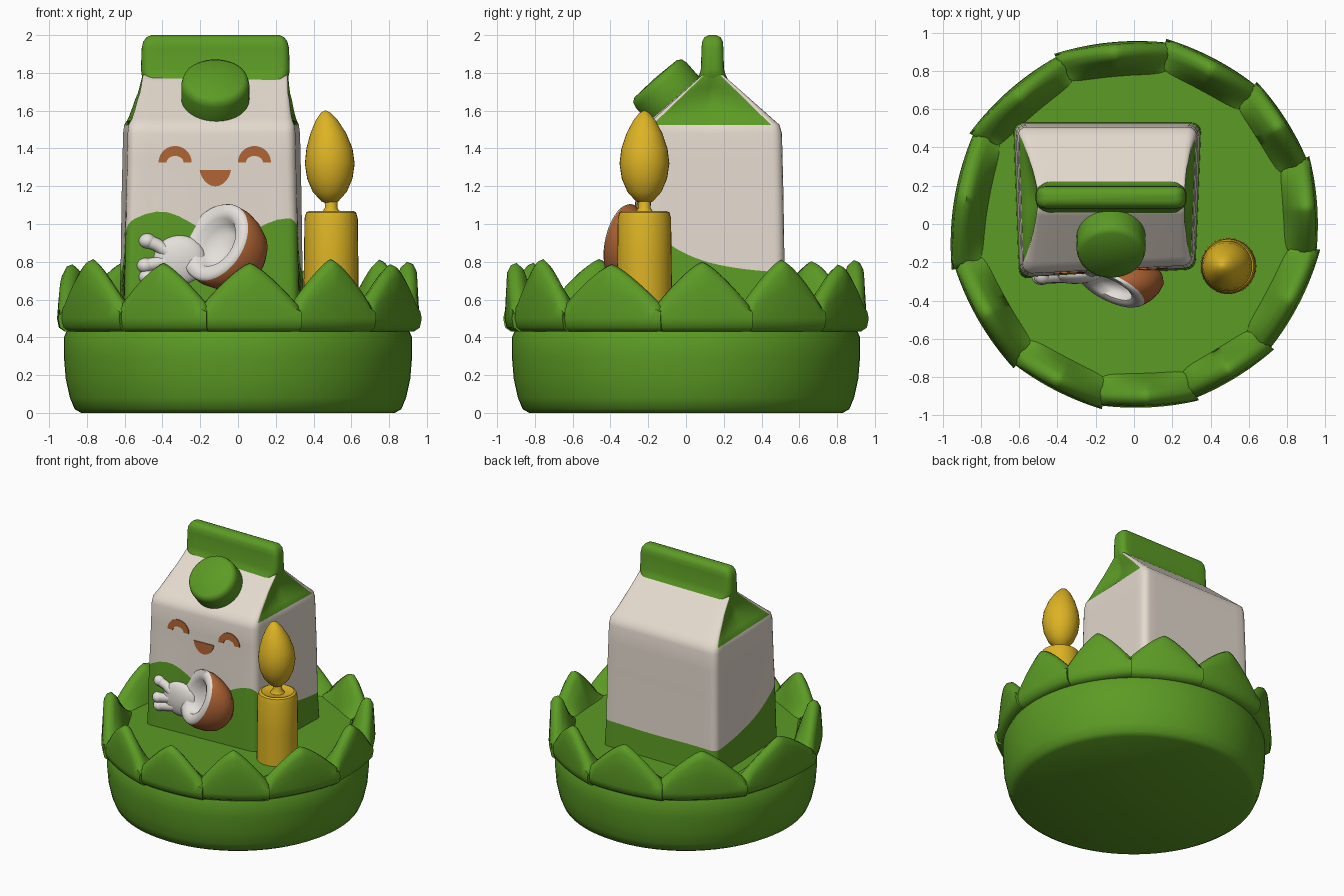
import bpy, bmesh, math
from math import sin, cos, pi, radians
from mathutils import Vector

old = bpy.data.objects.get("Cube")
if old:
    bpy.data.objects.remove(old)


def material(name, rgb):
    m = bpy.data.materials.new(name)
    m.use_nodes = True
    m.diffuse_color = (*rgb, 1)
    m.node_tree.nodes["Principled BSDF"].inputs["Base Color"].default_value = (*rgb, 1)
    return m


GREEN = material("leaf green", (0.107, 0.328, 0.018))
CREAM = material("carton cream", (0.78, 0.70, 0.62))
YELLOW = material("candle yellow", (0.72, 0.45, 0.017))
BROWN = material("shell brown", (0.44, 0.13, 0.035))
WHITE = material("milk white", (0.78, 0.74, 0.70))


def finish(bm, name, mats, angle=40):
    bmesh.ops.recalc_face_normals(bm, faces=bm.faces)
    me = bpy.data.meshes.new(name)
    bm.to_mesh(me)
    bm.free()
    for m in mats:
        me.materials.append(m)
    ob = bpy.data.objects.new(name, me)
    bpy.context.collection.objects.link(ob)
    bpy.ops.object.select_all(action='DESELECT')
    ob.select_set(True)
    bpy.context.view_layer.objects.active = ob
    bpy.ops.object.shade_smooth_by_angle(angle=radians(angle))
    return ob


def loft(name, rings, mats, rule=lambda i, j: 0, angle=40):
    """Skin closed rings of points and cap both ends."""
    bm = bmesh.new()
    rows = [[bm.verts.new(p) for p in ring] for ring in rings]
    n = len(rows[0])
    for i in range(len(rows) - 1):
        for j in range(n):
            k = (j + 1) % n
            f = bm.faces.new((rows[i][j], rows[i][k], rows[i + 1][k], rows[i + 1][j]))
            f.material_index = rule(i, j)
    bm.faces.new(rows[0][::-1]).material_index = rule(0, 0)
    bm.faces.new(rows[-1]).material_index = rule(len(rows) - 2, 0)
    return finish(bm, name, mats, angle)


def lathe(name, profile, mats, place=(0, 0, 0), axis=(0, 0, 1), sides=48,
          rule=lambda i, j: 0, angle=40, depth=1):
    """Turn a profile about an axis; depth flattens it front to back."""
    turn = Vector((0, 0, 1)).rotation_difference(Vector(axis))
    rings = [[turn @ Vector((r * cos(2 * pi * k / sides), r * sin(2 * pi * k / sides), z))
              for k in range(sides)] for r, z in profile]
    rings = [[(p.x, p.y * depth, p.z) for p in ring] for ring in rings]
    ob = loft(name, rings, mats, rule, angle)
    ob.location = place
    return ob


# Round base
lathe("base", [(0.01, 0), (0.83, 0), (0.865, 0.02), (0.89, 0.08), (0.912, 0.18),
               (0.922, 0.3), (0.922, 0.4), (0.89, 0.47), (0.84, 0.55), (0.01, 0.55)],
      [GREEN], sides=72)


# Collar of pointed leaves of uneven width, meeting in low notches
def leaf(name, start, end, peak):
    rings = []
    half = radians(end - start) / 2
    for k in range(25):
        u = k / 12 - 1
        a = radians((start + end) / 2) + u * (half + 0.02)
        h = 0.57 + (peak - 0.57) * (1 - abs(u) ** 1.3)
        # partly flattened towards its chord, one end riding over the next leaf
        r = 0.932 * (0.6 + 0.4 * cos(half) / cos(u * half)) + 0.008 * u
        section = [(-0.06, 0.43), (0.0, 0.43), (0.032, 0.452), (0.042, 0.5),
                   (0.035, 0.5 * h + 0.25), (0.03, h - 0.05), (0.01, h - 0.012),
                   (-0.02, h), (-0.055, h - 0.03), (-0.105, 0.4 * h + 0.32), (-0.145, 0.53)]
        rings.append([((r + d) * cos(a), (r + d) * sin(a), z) for d, z in section])
    loft(name, rings, [GREEN], angle=60)


notches = [-9, 20, 48, 79, 114, 150, 193, 229, 259, 289, 317, 351]
for n, (start, end) in enumerate(zip(notches, notches[1:])):
    leaf(f"leaf_{n + 1}", start, end, 0.80 + 0.015 * sin(n * 2.3))

# Carton body and gabled roof
CX, CY = -0.14, 0.135
EDGE, ARC = 14, 4


def front_y(x, z):
    t = (z - 0.5) / 1.02
    return -0.262 + 0.025 * t + 0.05 * (x - CX)


def outline(hx, hy, r, cy):
    """Rounded rectangle, counter-clockwise from the front +x corner."""
    pts = []
    corners = [(1, -1, -90), (1, 1, 0), (-1, 1, 90), (-1, -1, 180)]
    for c, (sx, sy, start) in enumerate(corners):
        arc = [(CX + sx * (hx - r) + r * cos(radians(start + 90 * k / ARC)),
                cy + sy * (hy - r) + r * sin(radians(start + 90 * k / ARC)))
               for k in range(ARC + 1)]
        nx, ny, ns = corners[(c + 1) % 4]
        end = (CX + nx * (hx - r) + r * cos(radians(ns)),
               cy + ny * (hy - r) + r * sin(radians(ns)))
        pts += arc
        pts += [(arc[-1][0] + (end[0] - arc[-1][0]) * k / EDGE,
                 arc[-1][1] + (end[1] - arc[-1][1]) * k / EDGE) for k in range(1, EDGE)]
    return pts


def placed(x, y, z):
    """Narrow the carton towards its front and turn the front face slightly."""
    narrow = 0.06 * max(0, min(1, (0.5 - y) / 0.75))
    turn = 0.05 * (x - CX) * max(0, min(1, (CY - y) / 0.39))
    return CX + (x - CX) * (1 - narrow), y + turn, z


def wave(x, y):
    crest = 0.985 + 0.06 * cos((x + 0.42) * 2 * pi / 0.72) - 0.05 * x
    return 0.73 + (crest - 0.73) * math.exp(-max(0, y + 0.25) / 0.25)


def wall(t):
    return outline(0.492 - 0.023 * t, 0.397 - 0.025 * t, 0.05, CY)


rings = [[placed(x, y, 0.5) for x, y in wall(0)],
         [placed(x, y, wave(x, y)) for x, y in wall(0.4)]]
for z in (1.15, 1.35, 1.48):
    rings.append([placed(x, y, z) for x, y in wall((z - 0.5) / 1.02)])
ROOF_START = len(rings)
for k in range(9):
    t = k / 8
    hx, hy, cy = 0.464 - 0.068 * t ** 0.75, 0.36 - 0.305 * t, CY + 0.005 * t
    ring = []
    for x, y in outline(hx, hy, 0.045 - 0.03 * t, cy):
        # gable ends fold inwards under the roof edge
        if abs(x - CX) > hx - 0.002:
            fold = 0.045 * sin(pi * min(1, t * 1.05)) * max(0, 1 - abs(y - cy) / hy)
            x -= math.copysign(fold, x - CX)
        px, py, pz = placed(x, y, 1.525 + 0.265 * t)
        ring.append((px + 0.02 * t, py, pz))
    rings.append(ring)


def carton_colour(i, j):
    side, step = divmod(j, EDGE + ARC)
    gable = side in (0, 2) and step >= ARC - 1
    return 1 if i == 0 or (i >= ROOF_START and gable) else 0


loft("carton", rings, [CREAM, GREEN], carton_colour, 62)

# Folded top seam, flaring at its foot into the roof
seam = [(1.76, 0.375, 0.085), (1.79, 0.39, 0.07), (1.82, 0.394, 0.061), (1.93, 0.39, 0.058),
        (1.965, 0.382, 0.055), (1.988, 0.365, 0.043), (2.0, 0.34, 0.02)]
loft("top_seam", [[(x + 0.02, y, z) for x, y in outline(hx, hy, hy * 0.7, 0.14)]
                  for z, hx, hy in seam], [GREEN], angle=60)

# Screw cap on the front roof slope
lathe("cap", [(0.01, -0.06), (0.172, -0.06), (0.18, 0.0), (0.18, 0.10), (0.172, 0.13),
              (0.15, 0.145), (0.01, 0.15)], [GREEN],
      place=(-0.12, -0.065, 1.66), axis=(0, -0.66, 0.75), angle=60)


# Painted face plates
def plate(name, points, mat):
    bm = bmesh.new()
    front = [bm.verts.new((x, front_y(x, z) - 0.007, z)) for x, z in points]
    back = [bm.verts.new((x, front_y(x, z) + 0.002, z)) for x, z in points]
    bm.faces.new(front)
    bm.faces.new(back[::-1])
    for k in range(len(points)):
        n = (k + 1) % len(points)
        bm.faces.new((front[k], back[k], back[n], front[n]))
    finish(bm, name, [mat], 30)


for name, ex in (("right_eye", -0.333), ("left_eye", 0.087)):
    arc = [pi * k / 14 for k in range(15)]
    outer = [(ex + 0.088 * cos(a), 1.325 + 0.088 * sin(a)) for a in arc]
    inner = [(ex + 0.045 * cos(a), 1.325 + 0.035 * sin(a)) for a in reversed(arc)]
    plate(name, outer + inner, BROWN)

smile = [(-0.12 + 0.083 * cos(pi * k / 12), 1.287 - 0.088 * sin(pi * k / 12) ** 1.3)
         for k in range(13)]
plate("mouth", smile, BROWN)

# Half coconut with white flesh, opening turned outwards, leaning on the carton
shell = [(0.005, -0.34), (0.03, -0.33), (0.07, -0.30), (0.13, -0.265), (0.18, -0.215),
         (0.212, -0.14), (0.225, -0.07), (0.222, -0.005), (0.21, 0.015), (0.17, 0.015),
         (0.14, 0.0), (0.125, -0.05), (0.085, -0.09), (0.005, -0.1)]
lathe("coconut_half", shell, [BROWN, WHITE], place=(-0.12, -0.335, 0.905),
      axis=(-0.64, -0.65, 0.41), rule=lambda i, j: int(i >= 7), angle=60, depth=0.6)


# Milk splash: a flat pool with rounded fingers
def blob(name, x, z, sx, sz, depth=0.04):
    bm = bmesh.new()
    bmesh.ops.create_uvsphere(bm, u_segments=24, v_segments=14, radius=1)
    for v in bm.verts:
        v.co = (x + v.co.x * sx, front_y(x, z) + v.co.y * depth, z + v.co.z * sz)
    finish(bm, name, [WHITE], 60)


def finger(name, path):
    cu = bpy.data.curves.new(name, 'CURVE')
    cu.dimensions = '3D'
    cu.bevel_depth, cu.bevel_resolution, cu.use_fill_caps = 0.035, 4, True
    sp = cu.splines.new('POLY')
    sp.points.add(len(path) - 1)
    for p, (x, z) in zip(sp.points, path):
        p.co = (x, front_y(x, z) - 0.005, z, 1)
    cu.materials.append(WHITE)
    bpy.context.collection.objects.link(bpy.data.objects.new(name, cu))
    blob(name + "_tip", *path[-1], 0.045, 0.04, 0.045)


blob("milk_pool", -0.31, 0.81, 0.14, 0.13, 0.05)
finger("milk_finger_upper", [(-0.28, 0.85), (-0.38, 0.85), (-0.43, 0.89), (-0.48, 0.91)])
finger("milk_finger_middle", [(-0.28, 0.82), (-0.38, 0.80), (-0.49, 0.78)])
finger("milk_finger_lower", [(-0.28, 0.80), (-0.36, 0.74), (-0.48, 0.72)])

# Candle, wick and flame
SPOT = (0.493, -0.22, 0)
lathe("candle", [(0.01, 0.5), (0.147, 0.5), (0.144, 0.8), (0.141, 1.03), (0.132, 1.062),
                 (0.115, 1.07), (0.1, 1.062), (0.01, 1.055)], [YELLOW], SPOT, sides=32)
lathe("wick", [(0.01, 1.03), (0.05, 1.06), (0.033, 1.085), (0.035, 1.15), (0.01, 1.16)],
      [YELLOW], SPOT, sides=16)
flame = lathe("flame", [(0.005, 1.105), (0.045, 1.12), (0.09, 1.17), (0.12, 1.24),
                        (0.132, 1.32), (0.122, 1.4), (0.095, 1.48), (0.058, 1.55),
                        (0.025, 1.59), (0.004, 1.6)],
              [YELLOW], (0.486, -0.22, 0), sides=32, angle=60)
for v in flame.data.vertices:
    v.co.x -= 0.3 * max(0, v.co.z - 1.32) ** 2
